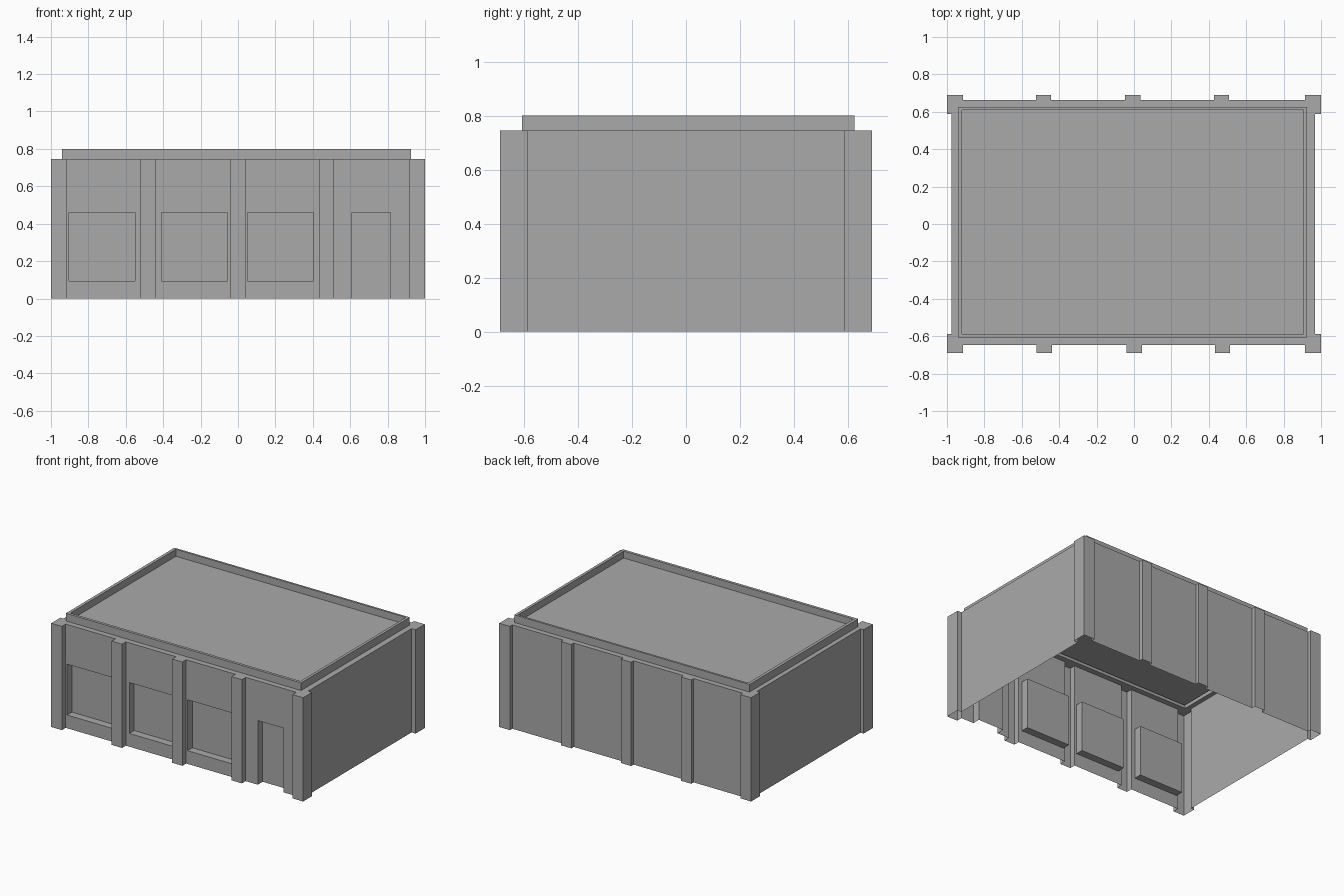
import bpy
import bmesh
from mathutils import Vector

cube = bpy.data.objects.get("Cube")
if cube:
    bpy.data.objects.remove(cube)

grey = bpy.data.materials.new("plain grey")
grey.use_nodes = True
grey.diffuse_color = (0.4, 0.4, 0.4, 1)
grey.node_tree.nodes["Principled BSDF"].inputs["Base Color"].default_value = grey.diffuse_color

WALL_TOP, ROOF, RIM = 0.745, 0.75, 0.80
LEFT, RIGHT, FRONT, BACK = -0.975, 0.968, -0.647, 0.663   # wall planes
END_X, END_Y = 1.0, 0.69                                  # outer pilaster planes
RECESS = 0.055


class Sheet:
    """Collects rectangles, each turned to face a given direction."""

    def __init__(self, name):
        self.name, self.bm = name, bmesh.new()

    def rect(self, a, b, facing):
        a, b, n = Vector(a), Vector(b), Vector(facing)
        flat = max(range(3), key=lambda i: abs(n[i]))
        u = [i for i in range(3) if i != flat][0]
        c, d = a.copy(), b.copy()
        c[u], d[u] = b[u], a[u]
        self.quad((a, c, b, d), n)

    def quad(self, pts, facing):
        f = self.bm.faces.new([self.bm.verts.new(p) for p in pts])
        f.normal_update()
        if f.normal.dot(Vector(facing)) < 0:
            f.normal_flip()

    def ring(self, outer, inner, z):
        """Flat frame between two (x0, y0, x1, y1) rectangles."""
        o, i = [[(r[0], r[1], z), (r[2], r[1], z), (r[2], r[3], z), (r[0], r[3], z)]
                for r in (outer, inner)]
        for k in range(4):
            m = (k + 1) % 4
            self.quad((o[k], o[m], i[m], i[k]), (0, 0, 1))

    def band(self, r, z0, z1, sign):
        """Four upright sides of a rectangle, facing out (1) or in (-1)."""
        x0, y0, x1, y1 = r
        self.rect((x0, y0, z0), (x1, y0, z1), (0, -sign, 0))
        self.rect((x0, y1, z0), (x1, y1, z1), (0, sign, 0))
        self.rect((x0, y0, z0), (x0, y1, z1), (-sign, 0, 0))
        self.rect((x1, y0, z0), (x1, y1, z1), (sign, 0, 0))

    def finish(self):
        bmesh.ops.remove_doubles(self.bm, verts=self.bm.verts, dist=1e-5)
        mesh = bpy.data.meshes.new(self.name)
        self.bm.to_mesh(mesh)
        self.bm.free()
        mesh.materials.append(grey)
        bpy.context.collection.objects.link(bpy.data.objects.new(self.name, mesh))


def opening_bay(name, x0, x1, w0, w1, z0, z1):
    """Front wall bay with a recessed panel."""
    s, y, yi = Sheet(name), FRONT, FRONT + RECESS
    xs, zs = (x0, w0, w1, x1), sorted({0, z0, z1, WALL_TOP})
    for xa, xb in zip(xs, xs[1:]):
        for za, zb in zip(zs, zs[1:]):
            if (xa, za) != (w0, z0):
                s.rect((xa, y, za), (xb, y, zb), (0, -1, 0))
    s.rect((w0, yi, z0), (w1, yi, z1), (0, -1, 0))
    s.rect((w0, y, z0), (w0, yi, z1), (1, 0, 0))
    s.rect((w1, y, z0), (w1, yi, z1), (-1, 0, 0))
    s.rect((w0, y, z1), (w1, yi, z1), (0, 0, -1))
    if z0 > 0:
        s.rect((w0, y, z0), (w1, yi, z0), (0, 0, 1))
    s.finish()


def pilaster(name, x0, x1, wall, outer):
    """Hollow upright strip standing out from the front or back wall."""
    s = Sheet(name)
    s.rect((x0, outer, 0), (x1, outer, WALL_TOP), (0, outer, 0))
    s.rect((x0, wall, 0), (x0, outer, WALL_TOP), (-1, 0, 0))
    s.rect((x1, wall, 0), (x1, outer, WALL_TOP), (1, 0, 0))
    s.rect((x0, wall, WALL_TOP), (x1, outer, WALL_TOP), (0, 0, 1))
    s.finish()


def corner_post(name, xi, yi, wx, wy, xo, yo):
    """Hollow L-shaped post wrapping one corner."""
    s = Sheet(name)
    s.rect((xi, yo, 0), (xo, yo, WALL_TOP), (0, yo, 0))
    s.rect((xo, yi, 0), (xo, yo, WALL_TOP), (xo, 0, 0))
    s.rect((xi, wy, 0), (xi, yo, WALL_TOP), (-xo, 0, 0))
    s.rect((wx, yi, 0), (xo, yi, WALL_TOP), (0, -yo, 0))
    s.rect((xi, wy, WALL_TOP), (xo, yo, WALL_TOP), (0, 0, 1))
    s.rect((wx, yi, WALL_TOP), (xo, wy, WALL_TOP), (0, 0, 1))
    s.finish()


# Corner posts
POST_X, POST_Y = 0.915, 0.587
for side, sx, wx in (("right", -1, LEFT), ("left", 1, RIGHT)):
    for end, sy, wy in (("front", -1, FRONT), ("back", 1, BACK)):
        corner_post(f"{end}_{side}_corner_post", sx * POST_X, sy * POST_Y,
                    wx, wy, sx * END_X, sy * END_Y)

# Pilasters between the corners
WIDTH = 0.082
front_x = (-0.52, -0.04, 0.432)
back_x = (-0.525, -0.048, 0.427)
for end, xs, wall, outer in (("front", front_x, FRONT, -END_Y), ("back", back_x, BACK, END_Y)):
    for i, x in enumerate(xs, 1):
        pilaster(f"{end}_pilaster_{i}", x, x + WIDTH, wall, outer)

# Front bays: three windows and a door
starts = [-POST_X] + [x + WIDTH for x in front_x]
ends = list(front_x) + [POST_X]
openings = (("window_bay_1", -0.903, -0.55, 0.095), ("window_bay_2", -0.41, -0.057, 0.095),
            ("window_bay_3", 0.052, 0.405, 0.095), ("door_bay", 0.61, 0.815, 0))
for x0, x1, (name, w0, w1, z0) in zip(starts, ends, openings):
    opening_bay(name, x0, x1, w0, w1, z0, 0.46)

# Plain back bays
back_wall = Sheet("back_wall")
for x0, x1 in zip([-POST_X] + [x + WIDTH for x in back_x], list(back_x) + [POST_X]):
    back_wall.rect((x0, BACK, 0), (x1, BACK, WALL_TOP), (0, 1, 0))
back_wall.finish()

# Side walls
for name, x in (("right_wall", LEFT), ("left_wall", RIGHT)):
    wall = Sheet(name)
    wall.rect((x, -POST_Y, 0), (x, POST_Y, WALL_TOP), (x, 0, 0))
    wall.finish()

# Ledge, parapet and sunken roof
outer = (-0.942, -0.607, 0.926, 0.625)
inner = (-0.92, -0.587, 0.906, 0.61)
ledge = Sheet("wall_ledge")
ledge.ring((LEFT, FRONT, RIGHT, BACK), outer, WALL_TOP)
ledge.finish()

parapet = Sheet("parapet")
parapet.band(outer, WALL_TOP, RIM, 1)
parapet.ring(outer, inner, RIM)
parapet.band(inner, ROOF, RIM, -1)
parapet.finish()

roof = Sheet("roof")
roof.rect((inner[0], inner[1], ROOF), (inner[2], inner[3], ROOF), (0, 0, 1))
roof.finish()
